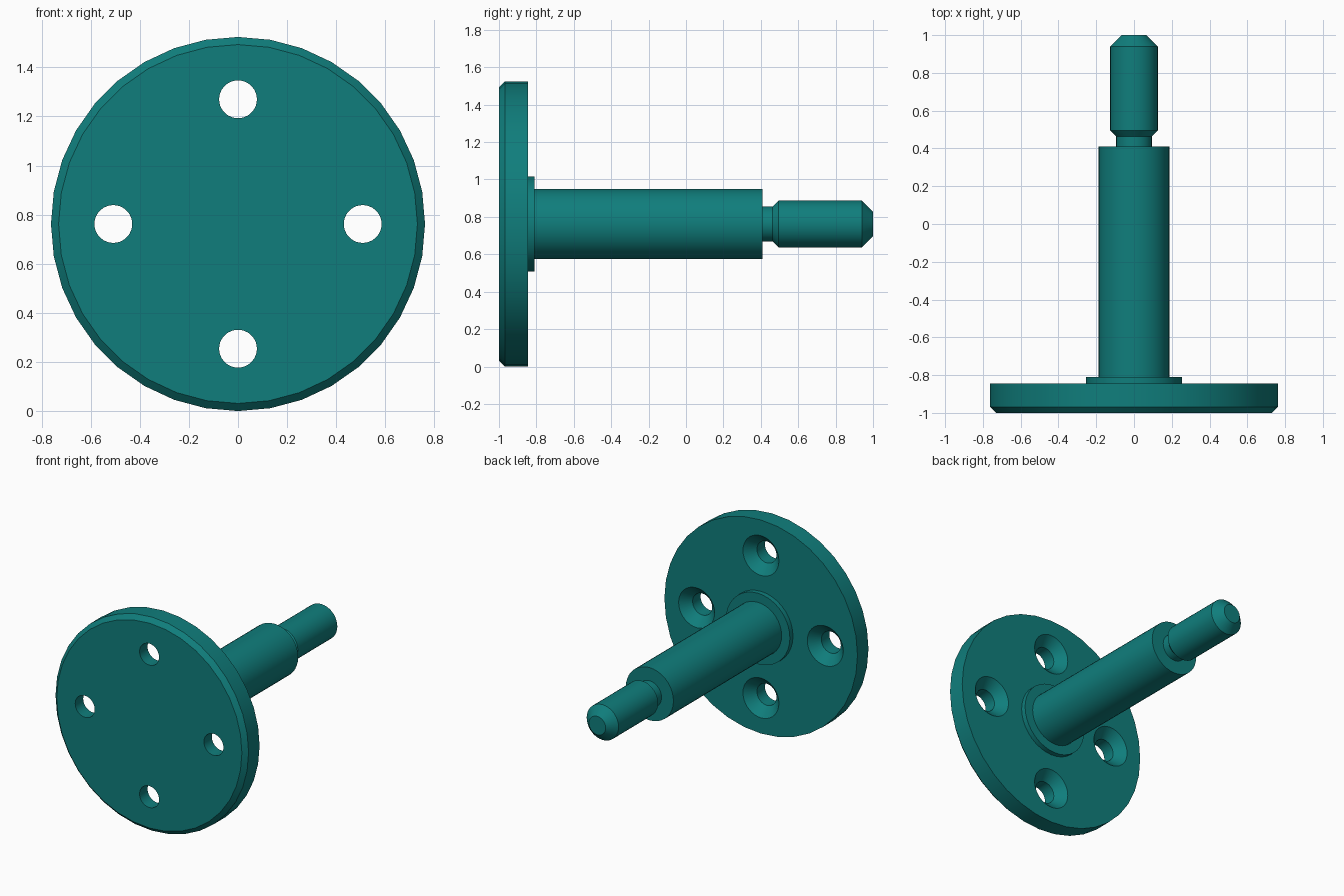
import bpy
import bmesh
import math

cube = bpy.data.objects.get("Cube")
if cube:
    bpy.data.objects.remove(cube, do_unlink=True)

CENTRE_Z = 0.762
SIDES = 36

teal = bpy.data.materials.new("teal")
teal.use_nodes = True
colour = (0.005, 0.208, 0.202, 1.0)
teal.diffuse_color = colour
teal.node_tree.nodes["Principled BSDF"].inputs["Base Color"].default_value = colour


def lathe(name, profile, cx=0.0, cz=CENTRE_Z):
    """Closed solid of revolution around a y-axis line; profile is (radius, y)."""
    bm = bmesh.new()
    rings = []
    for r, y in profile:
        ring = []
        for i in range(SIDES):
            a = 2 * math.pi * i / SIDES
            ring.append(bm.verts.new((cx + r * math.sin(a), y, cz + r * math.cos(a))))
        rings.append(ring)
    for lo, hi in zip(rings, rings[1:]):
        for i in range(SIDES):
            j = (i + 1) % SIDES
            bm.faces.new((lo[i], lo[j], hi[j], hi[i]))
    bm.faces.new(rings[0])
    bm.faces.new(rings[-1])
    bmesh.ops.recalc_face_normals(bm, faces=bm.faces)
    mesh = bpy.data.meshes.new(name)
    bm.to_mesh(mesh)
    bm.free()
    mesh.materials.append(teal)
    obj = bpy.data.objects.new(name, mesh)
    bpy.context.collection.objects.link(obj)
    return obj


def activate(obj):
    bpy.ops.object.select_all(action='DESELECT')
    obj.select_set(True)
    bpy.context.view_layer.objects.active = obj


# Round mounting flange with a chamfered front rim
flange = lathe("flange", [(0.731, -1.0), (0.762, -0.969), (0.762, -0.845)])

# Four screw holes, countersunk from the back
hole = [(0.077, -1.05), (0.077, -0.91), (0.142, -0.845), (0.187, -0.80)]
for k in range(4):
    a = k * math.pi / 2
    cutter = lathe("hole_cutter", hole, 0.508 * math.sin(a),
                   CENTRE_Z + 0.508 * math.cos(a))
    cutter.hide_render = True
    mod = flange.modifiers.new("screw_hole", 'BOOLEAN')
    mod.operation = 'DIFFERENCE'
    mod.solver = 'EXACT'
    mod.object = cutter
    activate(flange)
    bpy.ops.object.modifier_apply(modifier=mod.name)
    bpy.data.objects.remove(cutter, do_unlink=True)

# Raised collar where the shaft meets the flange
collar = lathe("collar", [(0.253, -0.87), (0.253, -0.81)])

# Shaft, undercut neck and chamfered tip
shaft = lathe("shaft", [(0.188, -0.85), (0.188, 0.41)])
tip = lathe("neck_and_tip", [
    (0.094, 0.38), (0.094, 0.463), (0.126, 0.495),
    (0.126, 0.94), (0.066, 1.0)])

for part in (flange, collar, shaft, tip):
    activate(part)
    bpy.ops.object.shade_smooth_by_angle(angle=math.radians(30))
